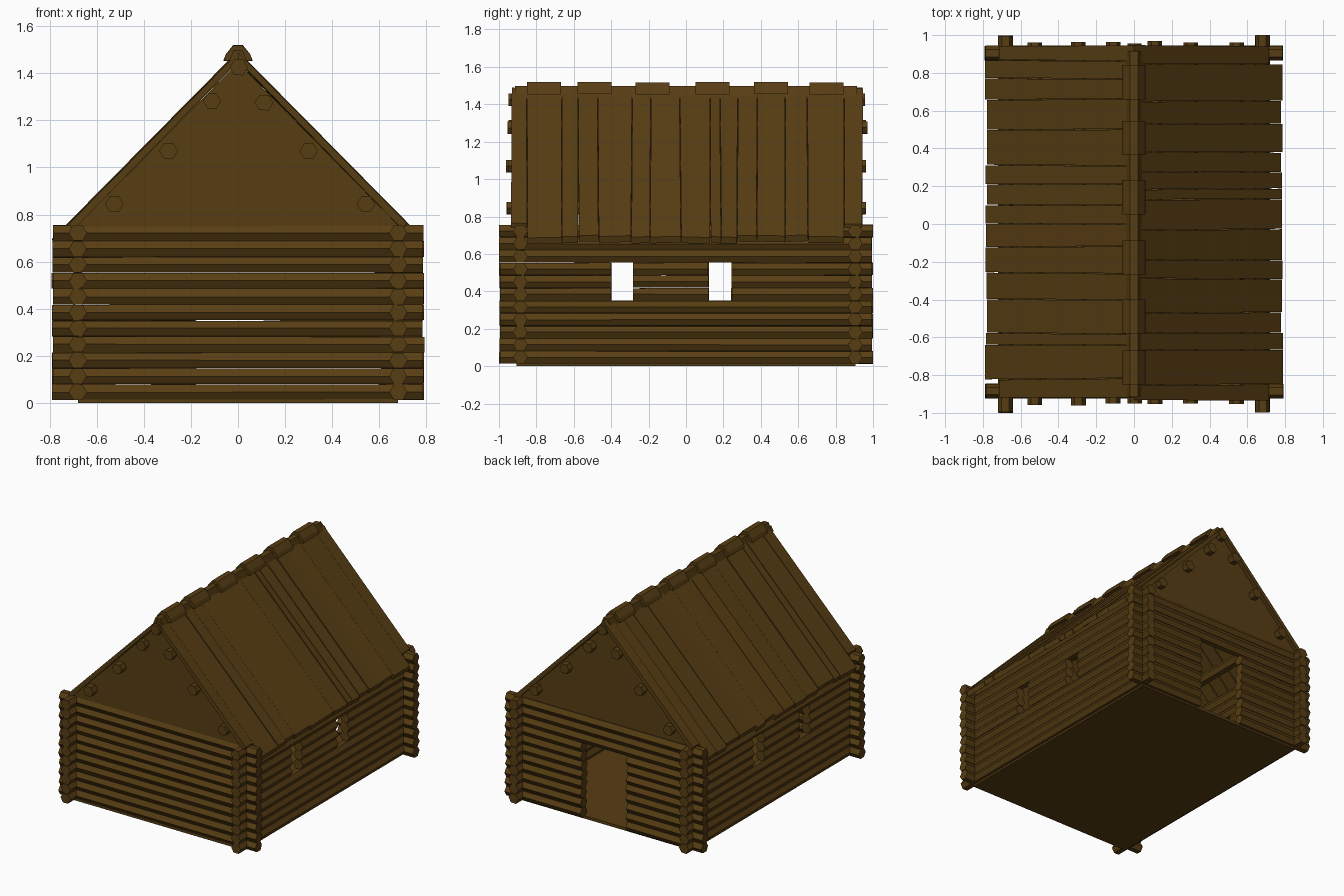
import bpy, bmesh, math, random
from mathutils import Vector

if "Cube" in bpy.data.objects:
    bpy.data.objects.remove(bpy.data.objects["Cube"])

random.seed(4)
wood = bpy.data.materials.new("dark_brown_wood")
wood.diffuse_color = (0.095, 0.047, 0.0065, 1)
wood.use_nodes = True
wood.node_tree.nodes["Principled BSDF"].inputs["Base Color"].default_value = wood.diffuse_color


def finish(bm, name):
    bmesh.ops.recalc_face_normals(bm, faces=bm.faces[:])
    me = bpy.data.meshes.new(name)
    bm.to_mesh(me)
    bm.free()
    me.materials.append(wood)
    ob = bpy.data.objects.new(name, me)
    bpy.context.collection.objects.link(ob)


def j(a):
    return random.uniform(-a, a)


def loft(bm, a, b):
    """Closed prism between two matching rings of points."""
    va = [bm.verts.new(p) for p in a]
    vb = [bm.verts.new(p) for p in b]
    n = len(a)
    bm.faces.new(va)
    bm.faces.new(vb[::-1])
    for i in range(n):
        bm.faces.new((va[i], vb[i], vb[(i + 1) % n], va[(i + 1) % n]))


R = 0.0385


def log(bm, axis, start, end, across, z, wob=0.0015):
    """Six-sided log along 'x' or 'y', flat sides up and down."""
    rings = []
    for t in (start, end):
        ring = []
        for k in range(6):
            u = across + R * math.cos(k * math.pi / 3) + j(wob)
            h = z + R * 0.985 * math.sin(k * math.pi / 3) + j(wob)
            ring.append((t, u, h) if axis == 'x' else (u, t, h))
        rings.append(ring)
    loft(bm, *rings)


ROWS, PITCH, Z0 = 11, 0.0676, 0.046


def wall(name, axis, across, half, openings):
    """Stack of logs; openings = (first row, last row, start, end)."""
    bm = bmesh.new()
    for r in range(ROWS):
        cuts = [-half + j(0.004)]
        for lo, hi, s, e in openings:
            if lo <= r <= hi:
                cuts += [s + j(0.004), e + j(0.004)]
        cuts.append(half + j(0.004))
        for s, e in zip(cuts[::2], cuts[1::2]):
            log(bm, axis, s, e, across, Z0 + PITCH * r)
    finish(bm, name)


# log walls: plain front, back with doorway, sides with two windows each
windows = [(5, 7, -0.40, -0.28), (5, 7, 0.12, 0.245)]
wall("front_wall", 'x', -0.885, 0.787, [])
wall("back_wall", 'x', 0.905, 0.787, [(0, 7, -0.18, 0.18)])
wall("right_wall", 'y', 0.68, 0.996, windows)
wall("left_wall", 'y', -0.68, 0.996, windows)

# floor slab
bm = bmesh.new()
loft(bm, [(-.68, -.905, 0), (.68, -.905, 0), (.68, .905, 0), (-.68, .905, 0)],
     [(-.68, -.905, .02), (.68, -.905, .02), (.68, .905, .02), (-.68, .905, .02)])
finish(bm, "floor")

# gable panels
for name, y in (("front_gable", -0.895), ("back_gable", 0.905)):
    bm = bmesh.new()
    tri = [(-0.685, 0.75), (0.685, 0.75), (0, 1.445)]
    loft(bm, [(x, y - 0.012, z) for x, z in tri],
         [(x, y + 0.012, z) for x, z in tri])
    finish(bm, name)

# roof beams poking through the gables
bm = bmesh.new()
for x, z in ((0.003, 1.425), (-0.11, 1.283), (0.11, 1.275), (-0.295, 1.07),
             (0.30, 1.07), (-0.525, 0.845), (0.543, 0.845)):
    log(bm, 'y', -0.957 + j(0.008), 0.962 + j(0.008), x, z)
finish(bm, "roof_beams")

# roof planks: cut positions along y, end planks shorter to clear the corners
RIDGE, THICK = 1.488, 0.034
right = [-.935, -.85, -.665, -.575, -.47, -.29, -.19, -.03, .13, .185,
         .275, .38, .53, .65, .845, .945]
left = [-.92, -.82, -.64, -.58, -.40, -.26, -.12, -.0, .10, .21, .31,
        .50, .66, .77, .865, .945]


def roof_side(name, side, cuts):
    bm = bmesh.new()
    slants = [j(0.004) for _ in cuts]
    for i in range(len(cuts) - 1):
        edge = i in (0, len(cuts) - 2)
        reach = 0.715 if edge else 0.783 + j(0.006)
        lift = j(0.005)
        g = 0.0015
        y0, y1 = cuts[i] + g, cuts[i + 1] - g
        s0, s1 = slants[i], slants[i + 1]
        tilt = j(0.003)

        def ring(x, k):
            z = RIDGE + lift - x * 1.012
            return [(side * x, y0 + k * s0, z + tilt), (side * x, y1 + k * s1, z - tilt),
                    (side * (x - .012 * (x > .1)), y1 + k * s1, z - tilt - THICK),
                    (side * (x - .012 * (x > .1)), y0 + k * s0, z + tilt - THICK)]
        loft(bm, ring(0.0, -1), ring(reach, 1))
    finish(bm, name)


roof_side("right_roof_planks", 1, right)
roof_side("left_roof_planks", -1, left)


# ridge caps: low folded strip with raised caps over it
def cap(bm, y0, y1, half, top):
    prof = [(-half, top - 0.065), (-half + 0.01, top - 0.04), (-0.02, top),
            (0.02, top), (half - 0.01, top - 0.04), (half, top - 0.065)]
    loft(bm, [(x, y0, z) for x, z in prof], [(x, y1, z) for x, z in prof])


bm = bmesh.new()
cap(bm, -0.915, 0.915, 0.045, 1.497)
finish(bm, "ridge_strip")
bm = bmesh.new()
for y in (-0.76, -0.49, -0.178, 0.142, 0.455, 0.75):
    cap(bm, y - 0.091, y + 0.091, 0.062, 1.519 + j(0.002))
finish(bm, "ridge_caps")
